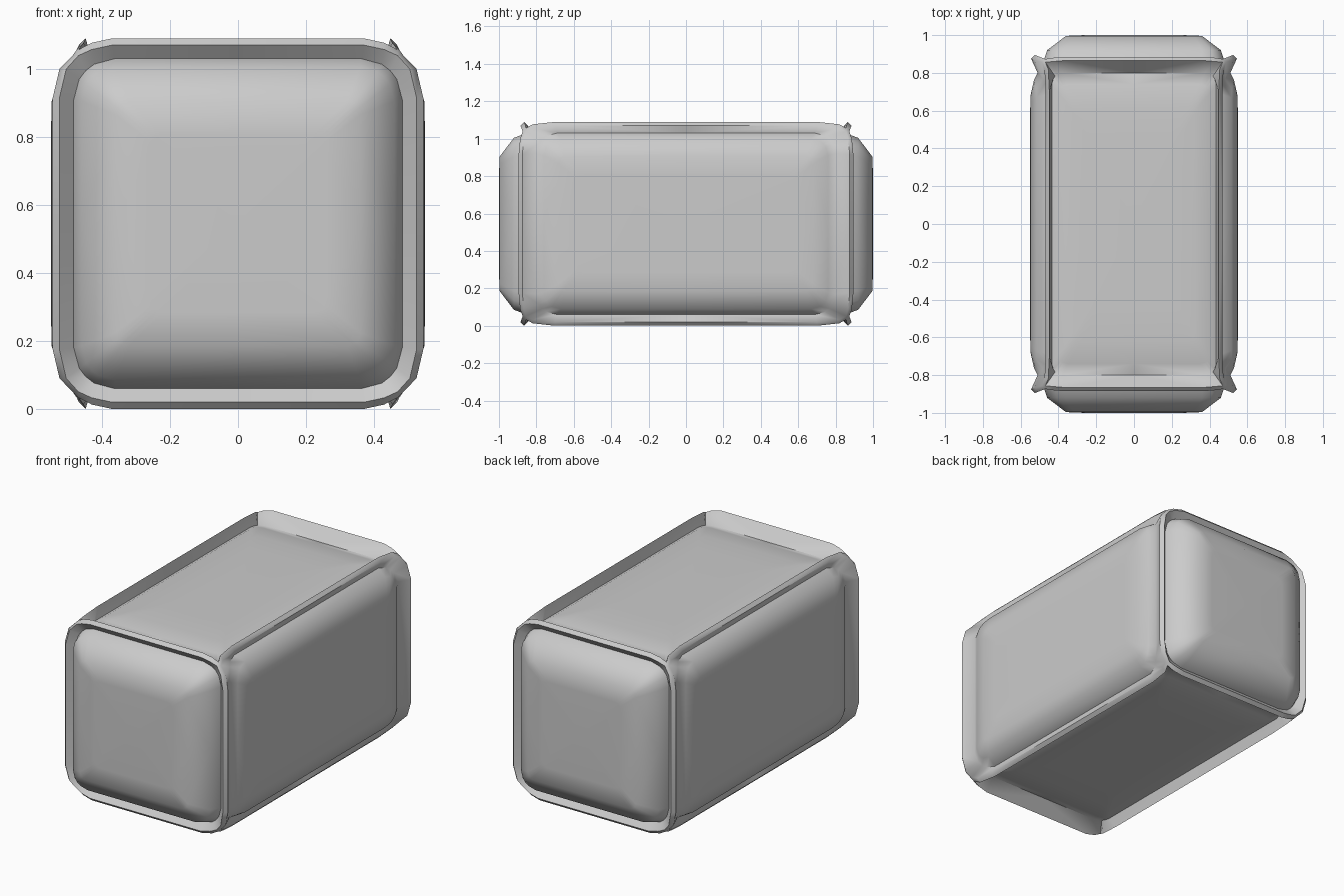
import bpy, bmesh, math
from mathutils import Vector

if "Cube" in bpy.data.objects:
    bpy.data.objects.remove(bpy.data.objects["Cube"], do_unlink=True)

X, Y, Z = 0, 1, 2
HALF_SEAM = 0.014
HALF_HEIGHT = 0.545

# Seam crest of each edge direction, from its middle to the shared corner
corner = Vector((0.475, 0.862, 0.5))
crest = {
    X: [Vector(p) for p in ((0, .875, .535), (.37, .875, .535), (.43, .87, .522))] + [corner],
    Y: [Vector(p) for p in ((.458, 0, .535), (.458, .7, .535), (.464, .82, .522))] + [corner],
    Z: [Vector(p) for p in ((.535, .885, 0), (.535, .885, .37), (.515, .877, .455))] + [corner],
}

# Padded panels: axes (u, v, normal) and rings of
# (half u, half v, height on the u side, height on the v side, corner radius)
# running groove, shoulder, rim, middle
panels = [
    ((X, Z, Y), [(.483, .485, .85, .85, .12), (.46, .46, .92, .92, .10),
                 (.36, .36, .996, .996, .04), (.26, .26, 1.0, 1.0, .04)]),
    ((Y, Z, X), [(.80, .485, .51, .455, .11), (.76, .455, .53, .515, .09),
                 (.68, .36, .548, .548, .04), (.58, .26, .55, .55, .04)]),
    ((X, Y, Z), [(.435, .80, .475, .475, .06), (.40, .74, .493, .493, .05),
                 (.32, .62, .503, .503, .04), (.22, .45, .506, .506, .04)]),
]


def axis(i):
    v = Vector((0, 0, 0))
    v[i] = 1
    return v


def quarter_ring(axes, half_u, half_v, height_u, height_v, radius):
    """Quarter of a rounded rectangle, from the u axis round to the v axis."""
    nu, nv, nw = (axis(i) for i in axes)
    pts = [nu * half_u + nw * height_u]
    for deg in (0, 30, 45, 60, 90):
        c, s = math.cos(math.radians(deg)), math.sin(math.radians(deg))
        pts.append(nu * (half_u - radius + radius * c)
                   + nv * (half_v - radius + radius * s)
                   + nw * (height_u * c * c + height_v * s * s))
    return pts + [nv * half_v + nw * height_v]


bm = bmesh.new()
seam_rows = {X: [], Y: [], Z: []}

# One octant: a quarter of each panel, with its flange rising to the seam
for axes, rings in panels:
    u, v, w = axes
    nu, nv, nw = (axis(i) for i in axes)
    corner_tip = bm.verts.new(corner + (2 * nw - nu - nv).normalized() * HALF_SEAM)
    side_u = [bm.verts.new(p + (nw - nu).normalized() * HALF_SEAM)
              for p in crest[v][:-1]] + [corner_tip]
    side_v = [bm.verts.new(p + (nw - nv).normalized() * HALF_SEAM)
              for p in crest[u][:-1]] + [corner_tip]
    seam_rows[v].append(side_u)
    seam_rows[u].append(side_v)
    outer = side_u + side_v[-2::-1]

    for ring in rings:
        inner = [bm.verts.new(p) for p in quarter_ring(axes, *ring)]
        for i in range(len(inner) - 1):
            bm.faces.new((outer[i], outer[i + 1], inner[i + 1], inner[i]))
        outer = inner
    bm.faces.new(outer + [bm.verts.new(nw * rings[-1][2])])

# Flat seam strips between neighbouring panels, and the corner where they meet
for a, b in seam_rows.values():
    for i in range(len(a) - 1):
        bm.faces.new((a[i], a[i + 1], b[i + 1], b[i]))
tips = {row[-1] for rows in seam_rows.values() for row in rows}
bm.faces.new(list(tips))

# Keep mirror-plane vertices exactly on their planes
for vert in bm.verts:
    for i in range(3):
        vert.co[i] = 0 if abs(vert.co[i]) < 0.012 else vert.co[i]

mesh = bpy.data.meshes.new("padded_block")
bm.to_mesh(mesh)
bm.free()
block = bpy.data.objects.new("padded_block", mesh)
bpy.context.collection.objects.link(block)
block.location.z = HALF_HEIGHT

# Mirror the octant to the whole block
mirror = block.modifiers.new("mirror", 'MIRROR')
mirror.use_axis = (True, True, True)
mirror.merge_threshold = 0.001
for o in bpy.context.selected_objects:
    o.select_set(False)
block.select_set(True)
bpy.context.view_layer.objects.active = block
bpy.ops.object.modifier_apply(modifier=mirror.name)

bm = bmesh.new()
bm.from_mesh(mesh)
bmesh.ops.recalc_face_normals(bm, faces=bm.faces)
bm.to_mesh(mesh)
bm.free()
bpy.ops.object.shade_smooth_by_angle(angle=math.radians(60))

# Plain grey fabric
grey = bpy.data.materials.new("light_grey")
grey.use_nodes = True
colour = (0.6, 0.6, 0.6, 1)
grey.diffuse_color = colour
grey.node_tree.nodes["Principled BSDF"].inputs["Base Color"].default_value = colour
mesh.materials.append(grey)
